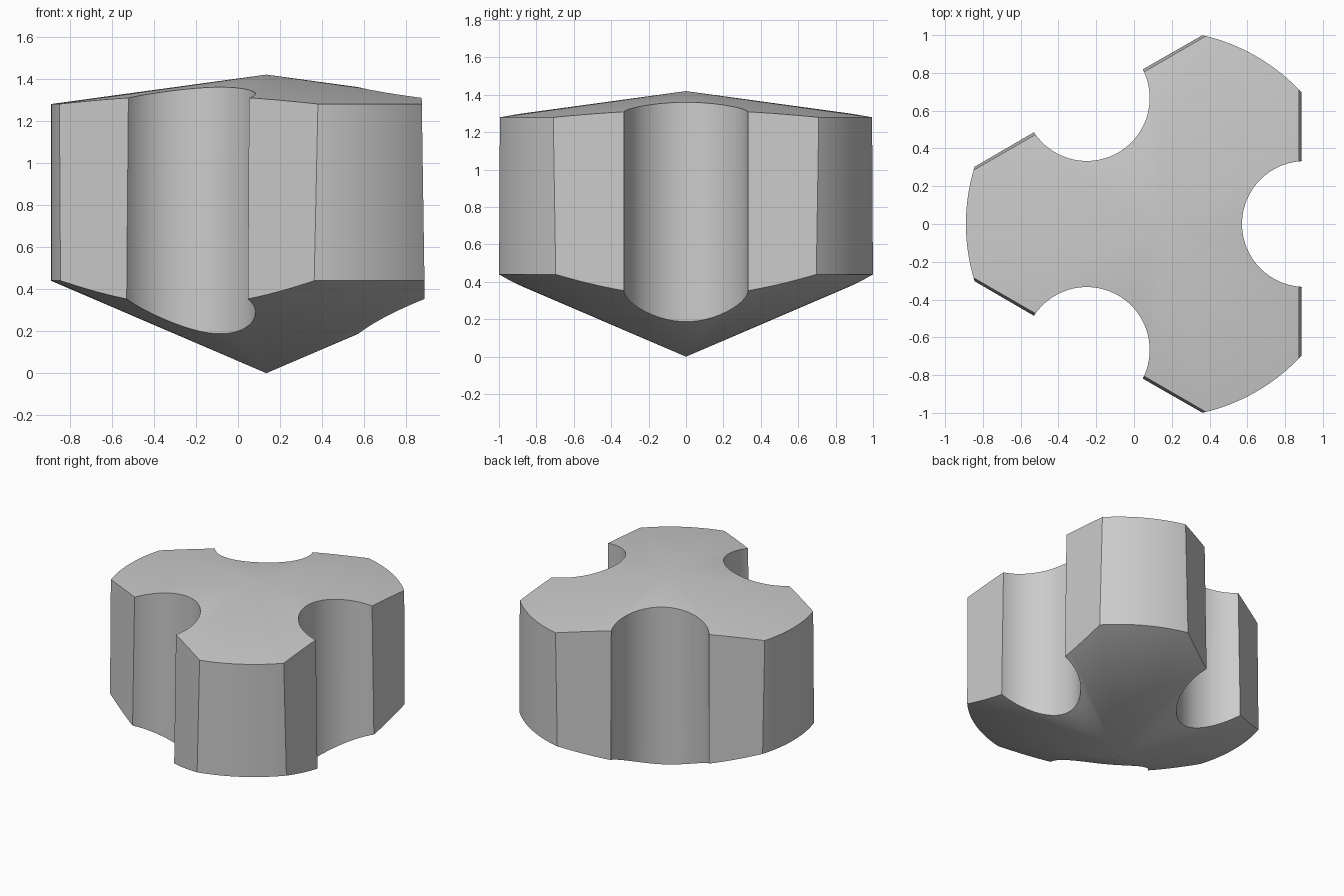
import bpy, bmesh, math
from mathutils import Vector, Matrix

cube = bpy.data.objects.get("Cube")
if cube:
    bpy.data.objects.remove(cube, do_unlink=True)

CENTRE_X = 0.135        # axis of the three-fold symmetry
RADIUS = 1.025
ANGLES = [math.radians(a) for a in (0, 120, 240)]
SEGMENTS = 144

grey = bpy.data.materials.new("light grey")
grey.use_nodes = True
grey.diffuse_color = (0.6, 0.6, 0.6, 1)
grey.node_tree.nodes["Principled BSDF"].inputs["Base Color"].default_value = (0.6, 0.6, 0.6, 1)


def make_object(name, bm):
    bmesh.ops.recalc_face_normals(bm, faces=bm.faces)
    mesh = bpy.data.meshes.new(name)
    bm.to_mesh(mesh)
    bm.free()
    mesh.materials.append(grey)
    obj = bpy.data.objects.new(name, mesh)
    bpy.context.collection.objects.link(obj)
    obj.location.x = CENTRE_X
    return obj


# Body: drum with a shallow cone on top and a steeper cone below
bm = bmesh.new()
profile = [(0, 0), (RADIUS, 0.44), (RADIUS, 1.28), (0, 1.42)]
verts = [bm.verts.new((r, 0, z)) for r, z in profile]
edges = [bm.edges.new(pair) for pair in zip(verts, verts[1:])]
bmesh.ops.spin(bm, geom=verts + edges, cent=(0, 0, 0), axis=(0, 0, 1),
               angle=math.tau, steps=SEGMENTS)
bmesh.ops.remove_doubles(bm, verts=bm.verts, dist=0.0001)

# Three slightly leaning flats
for angle in ANGLES:
    turn = Matrix.Rotation(angle, 3, 'Z')
    cut = bmesh.ops.bisect_plane(
        bm, geom=bm.verts[:] + bm.edges[:] + bm.faces[:], dist=0.00001,
        plane_co=turn @ Vector((0.7455, 0, 0.86)),
        plane_no=turn @ Vector((1, 0, 0.015)), clear_outer=True)
    rim = [e for e in cut["geom_cut"] if isinstance(e, bmesh.types.BMEdge)]
    bmesh.ops.contextual_create(bm, geom=rim)
body = make_object("three_lobed_body", bm)

# Three round grooves through the flats
bm = bmesh.new()
for angle in ANGLES:
    place = Matrix.Rotation(angle, 4, 'Z') @ Matrix.Translation((0.77, 0, 0.7))
    bmesh.ops.create_cone(bm, cap_ends=True, segments=96, radius1=0.333,
                          radius2=0.333, depth=2, matrix=place)
cutter = make_object("groove_cutter", bm)
cutter.hide_render = True

grooves = body.modifiers.new("grooves", 'BOOLEAN')
grooves.operation = 'DIFFERENCE'
grooves.solver = 'EXACT'
grooves.object = cutter

bpy.ops.object.select_all(action='DESELECT')
body.select_set(True)
bpy.context.view_layer.objects.active = body
bpy.ops.object.modifier_apply(modifier=grooves.name)
bpy.data.objects.remove(cutter, do_unlink=True)

# Smooth curved walls, crisp edges
bpy.ops.object.shade_smooth_by_angle(angle=math.radians(25))
